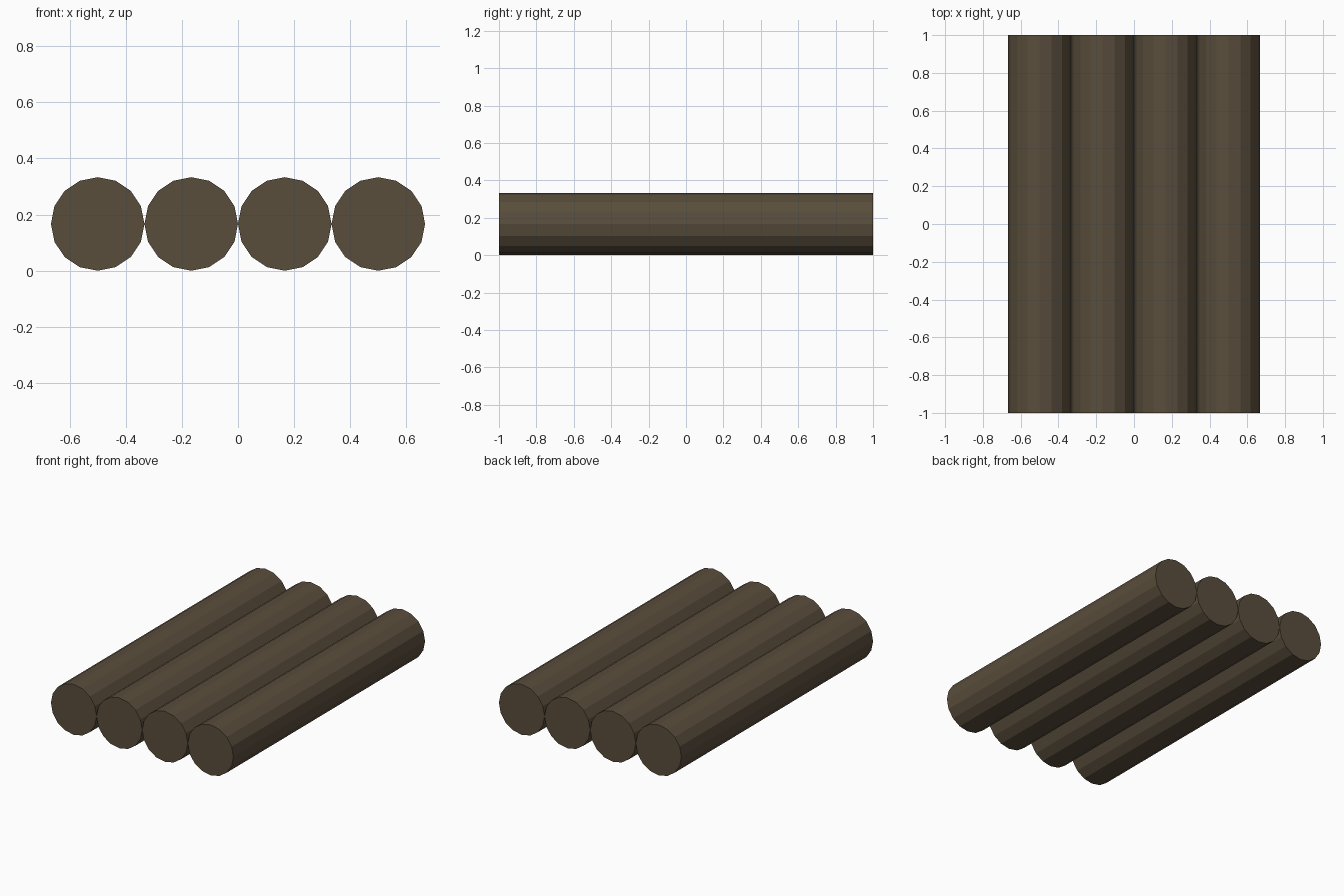
import bpy
from math import pi

if "Cube" in bpy.data.objects:
    bpy.data.objects.remove(bpy.data.objects["Cube"])

RADIUS = 1 / 6
LENGTH = 2.0
COUNT = 4

bark = bpy.data.materials.new("dark_wood")
bark.diffuse_color = (0.10, 0.075, 0.045, 1)
bark.use_nodes = True
bark.node_tree.nodes["Principled BSDF"].inputs["Base Color"].default_value = bark.diffuse_color

# Row of touching 16-sided logs lying along y
for i in range(COUNT):
    x = (i - (COUNT - 1) / 2) * 2 * RADIUS
    bpy.ops.mesh.primitive_cylinder_add(
        vertices=16, radius=RADIUS, depth=LENGTH,
        location=(x, 0, RADIUS), rotation=(pi / 2, 0, 0))
    log = bpy.context.object
    log.name = f"log_{i + 1}"
    log.data.materials.append(bark)
